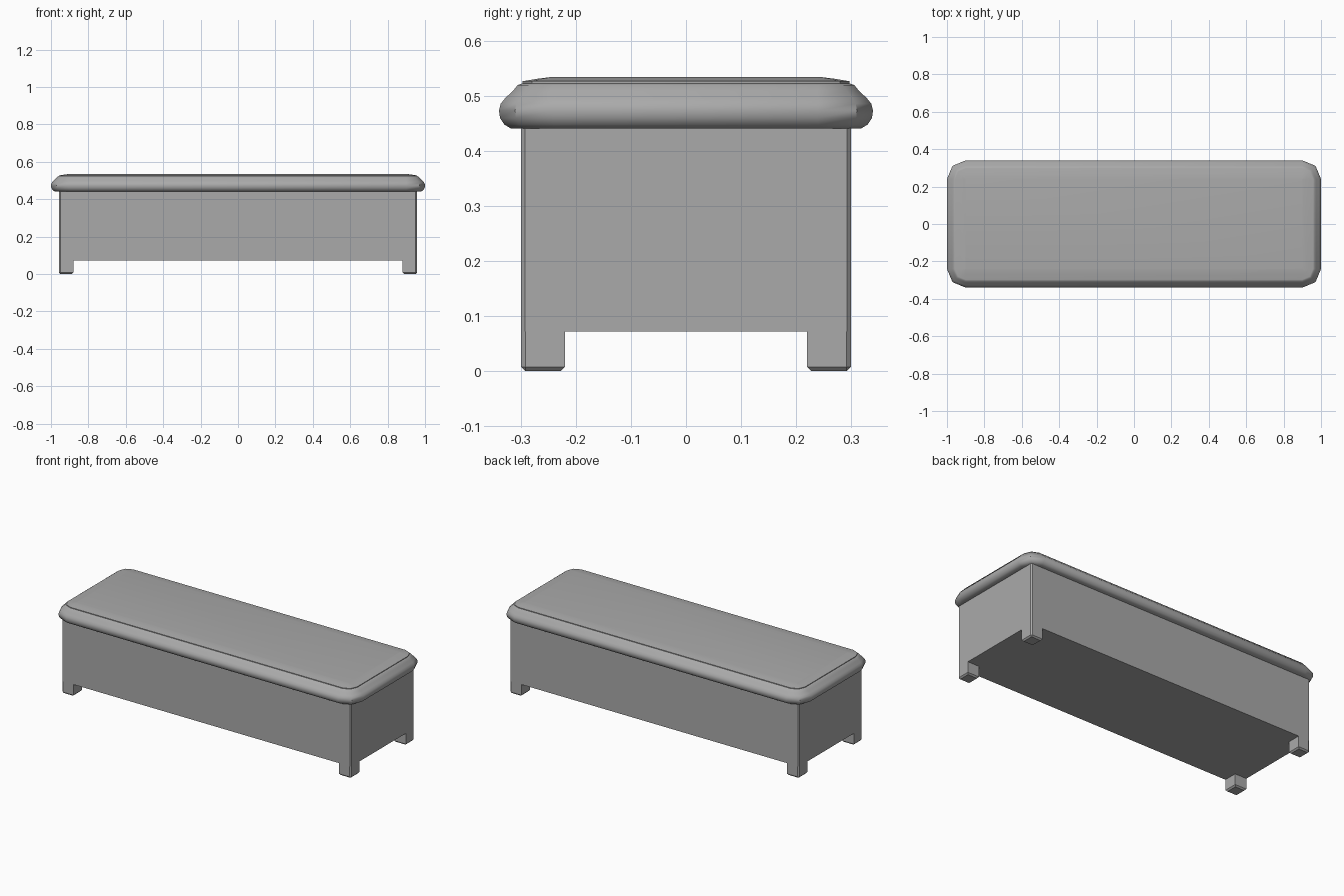
import bpy, bmesh, math

cube = bpy.data.objects.get("Cube")
if cube:
    bpy.data.objects.remove(cube, do_unlink=True)

grey = bpy.data.materials.new("neutral grey")
grey.use_nodes = True
grey.diffuse_color = (0.4, 0.4, 0.4, 1)
grey.node_tree.nodes["Principled BSDF"].inputs["Base Color"].default_value = (0.4, 0.4, 0.4, 1)

CORNER_X, CORNER_Y = 0.9, 0.24   # centres of the rounded seat corners


def finish(name, bm, smooth=False):
    bmesh.ops.recalc_face_normals(bm, faces=bm.faces)
    mesh = bpy.data.meshes.new(name)
    bm.to_mesh(mesh)
    bm.free()
    mesh.materials.append(grey)
    obj = bpy.data.objects.new(name, mesh)
    bpy.context.collection.objects.link(obj)
    if smooth:
        bpy.ops.object.select_all(action="DESELECT")
        obj.select_set(True)
        bpy.context.view_layer.objects.active = obj
        bpy.ops.object.shade_smooth_by_angle(angle=math.radians(40))
    return obj


def rounded_slab(name, profile):
    """Stack rounded rectangles given as (corner radius, height)."""
    bm = bmesh.new()
    rings = []
    for radius, z in profile:
        ring = []
        for quarter, (sx, sy) in enumerate([(1, 1), (-1, 1), (-1, -1), (1, -1)]):
            for step in range(3):
                a = math.pi / 2 * (quarter + step / 2)
                ring.append(bm.verts.new((sx * CORNER_X + radius * math.cos(a),
                                          sy * CORNER_Y + radius * math.sin(a), z)))
        rings.append(ring)
    for low, high in zip(rings, rings[1:]):
        for i in range(len(low)):
            j = (i + 1) % len(low)
            bm.faces.new((low[i], low[j], high[j], high[i]))
    bm.faces.new(rings[0])
    bm.faces.new(rings[-1])
    return finish(name, bm, smooth=True)


def box(name, low, high, edge_rule, bevel):
    bm = bmesh.new()
    bmesh.ops.create_cube(bm, size=1)
    for v in bm.verts:
        v.co = [l + (c + 0.5) * (h - l) for c, l, h in zip(v.co, low, high)]
    edges = [e for e in bm.edges if edge_rule(e)]
    bmesh.ops.bevel(bm, geom=edges, offset=bevel, segments=1, affect="EDGES")
    return finish(name, bm)


def is_vertical(e):
    return abs(e.verts[0].co.z - e.verts[1].co.z) > 0.01


# Box body with softened upright corners
box("body", (-0.957, -0.3, 0.072), (0.957, 0.3, 0.45), is_vertical, 0.007)

# Four feet, chamfered at the floor and on the outer upright edge
for x_name, sx in (("left", 1), ("right", -1)):
    for y_name, sy in (("front", -1), ("back", 1)):
        xs = sorted((sx * 0.88, sx * 0.957))
        ys = sorted((sy * 0.22, sy * 0.3))

        def foot_edge(e):
            if is_vertical(e):
                return abs(e.verts[0].co.x) > 0.95 and abs(e.verts[0].co.y) > 0.29
            return e.verts[0].co.z < 0.01

        box(f"{y_name}_{x_name}_foot", (xs[0], ys[0], 0), (xs[1], ys[1], 0.08),
            foot_edge, 0.008)

# Padded rim around the seat
rounded_slab("cushion_rim", [(0.05, 0.441), (0.078, 0.441), (0.09, 0.448), (0.098, 0.46),
                             (0.1, 0.474), (0.097, 0.486), (0.088, 0.497), (0.074, 0.51),
                             (0.066, 0.52), (0.058, 0.523)])

# Slightly domed seat panel
rounded_slab("seat_panel", [(0.057, 0.515), (0.057, 0.527), (0.03, 0.5315), (0.002, 0.535)])
